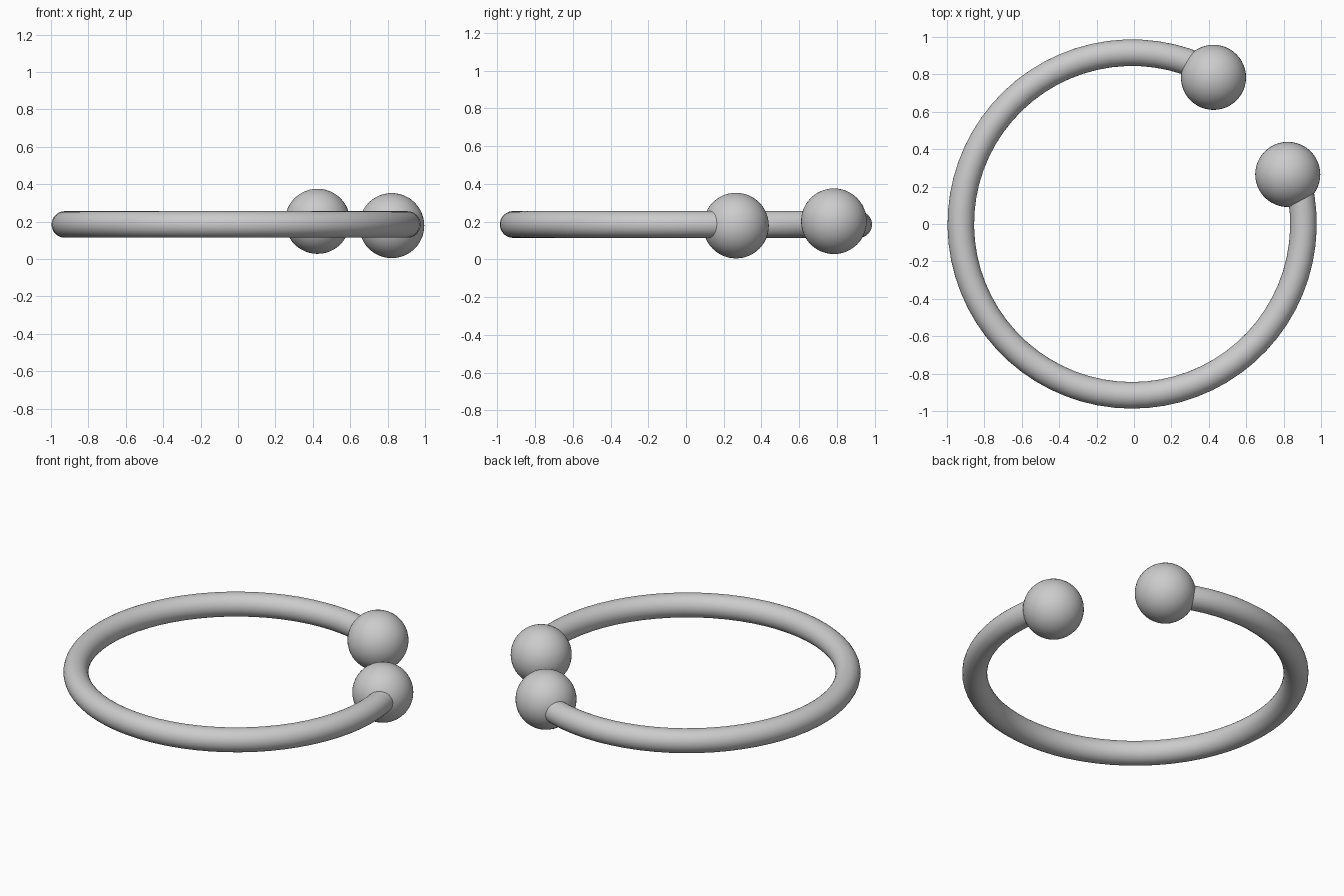
import bpy, bmesh
from math import cos, sin, radians, tau
from mathutils import Vector

if "Cube" in bpy.data.objects:
    bpy.data.objects.remove(bpy.data.objects["Cube"])

CENTRE = Vector((-0.01, 0.0, 0.185))
MAJOR, MINOR = 0.916, 0.071
START, END = radians(61), radians(374)   # both ends hide inside the balls

# Open ring: a circular section spun about the vertical axis
bm = bmesh.new()
section = []
for i in range(32):
    a = tau * i / 32
    r = MAJOR + MINOR * cos(a)
    section.append(bm.verts.new(CENTRE + Vector((r * cos(START), r * sin(START), MINOR * sin(a)))))
cap = bm.faces.new(section)
bmesh.ops.spin(bm, geom=[cap] + cap.edges[:] + section, cent=CENTRE, axis=(0, 0, 1),
               angle=END - START, steps=60, use_duplicate=False)
bmesh.ops.recalc_face_normals(bm, faces=bm.faces)
mesh = bpy.data.meshes.new("open_ring")
bm.to_mesh(mesh)
bm.free()
ring = bpy.data.objects.new("open_ring", mesh)
bpy.context.collection.objects.link(ring)
bpy.ops.object.select_all(action='DESELECT')
ring.select_set(True)
bpy.context.view_layer.objects.active = ring
bpy.ops.object.shade_smooth_by_angle(angle=radians(40))


# End balls, set slightly inward of the ring
def ball(name, location):
    bpy.ops.mesh.primitive_uv_sphere_add(segments=48, ring_count=24, radius=0.174, location=location)
    bpy.context.object.name = name
    bpy.ops.object.shade_smooth()


ball("rear_end_ball", (0.425, 0.784, 0.202))
ball("side_end_ball", (0.822, 0.265, 0.179))
